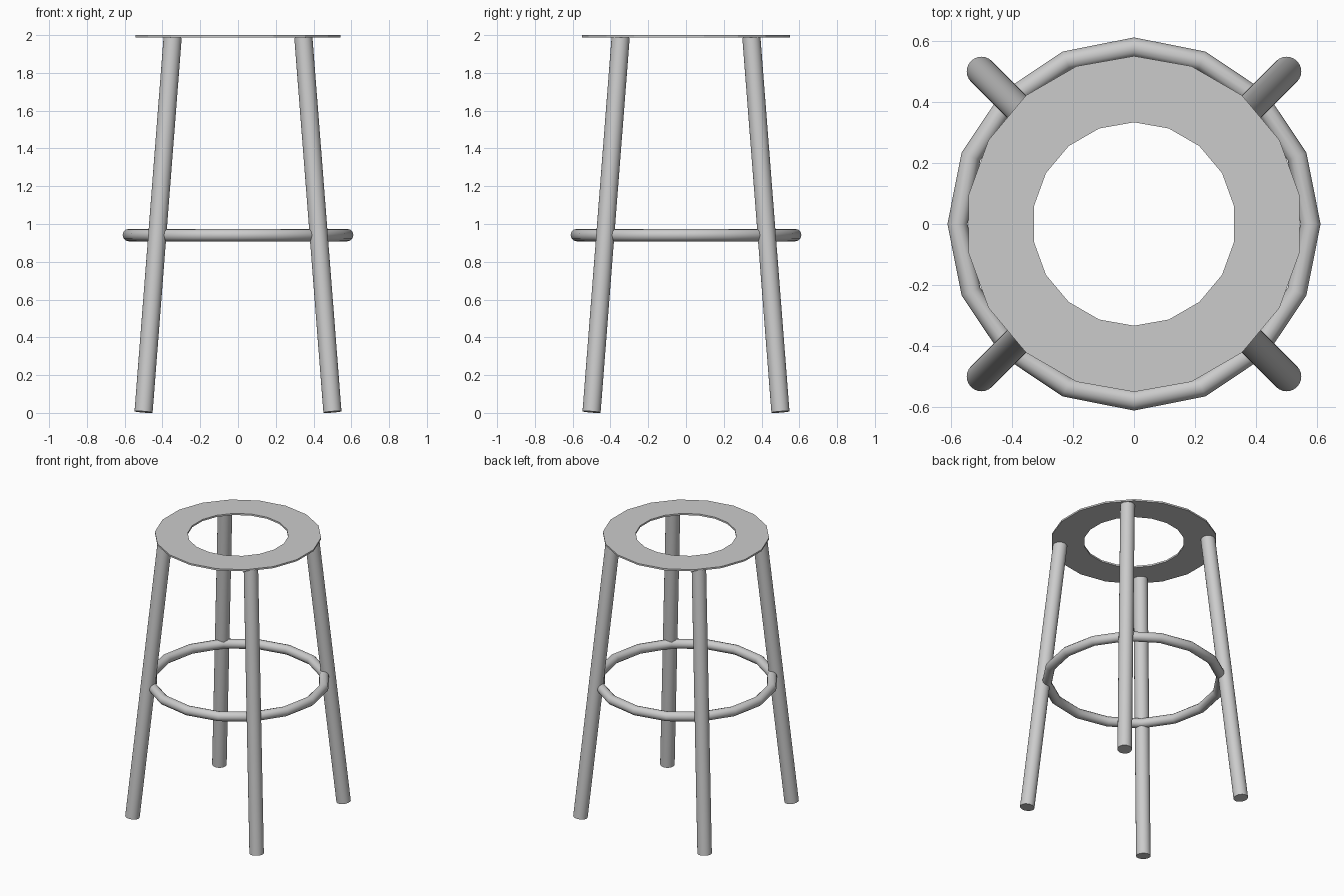
import bpy, bmesh
from math import sin, cos, pi, radians
from mathutils import Vector

if "Cube" in bpy.data.objects:
    bpy.data.objects.remove(bpy.data.objects["Cube"])


def smooth(obj, angle=40):
    bpy.ops.object.select_all(action='DESELECT')
    obj.select_set(True)
    bpy.context.view_layer.objects.active = obj
    bpy.ops.object.shade_smooth_by_angle(angle=radians(angle))


# Seat: thin flat 18-sided ring with an open centre
def make_seat(outer=0.55, inner=0.333, bottom=1.988, top=2.0, sides=18):
    bm = bmesh.new()
    profile = [(outer, bottom), (outer, top), (inner, top), (inner, bottom)]
    loops = []
    for i in range(sides):
        a = pi / 2 + 2 * pi * i / sides
        loops.append([bm.verts.new((r * cos(a), r * sin(a), z)) for r, z in profile])
    for i in range(sides):
        p, q = loops[i], loops[(i + 1) % sides]
        for j in range(4):
            k = (j + 1) % 4
            bm.faces.new((p[j], q[j], q[k], p[k]))
    bmesh.ops.recalc_face_normals(bm, faces=bm.faces)
    mesh = bpy.data.meshes.new("seat")
    bm.to_mesh(mesh)
    bm.free()
    bpy.context.collection.objects.link(bpy.data.objects.new("seat", mesh))


# Legs: round rods splayed outward along the diagonals
def make_leg(name, sx, sy):
    foot = Vector((0.5 * sx, 0.5 * sy, 0.005))
    head = Vector((0.346 * sx, 0.346 * sy, 1.988))
    axis = head - foot
    bpy.ops.mesh.primitive_cylinder_add(vertices=24, radius=0.048, depth=axis.length,
                                        location=(foot + head) / 2)
    leg = bpy.context.object
    leg.name = name
    leg.rotation_euler = axis.to_track_quat('Z', 'Y').to_euler()
    smooth(leg)


make_seat()
for side, sx in (("left", -1), ("right", 1)):
    for end, sy in (("front", -1), ("back", 1)):
        make_leg(f"{end}_{side}_leg", sx, sy)

# Footrest: 16-segment hoop joining the legs
bpy.ops.mesh.primitive_torus_add(major_segments=16, minor_segments=12,
                                 major_radius=0.578, minor_radius=0.033,
                                 location=(0, 0, 0.941))
footrest = bpy.context.object
footrest.name = "footrest_ring"
smooth(footrest)
